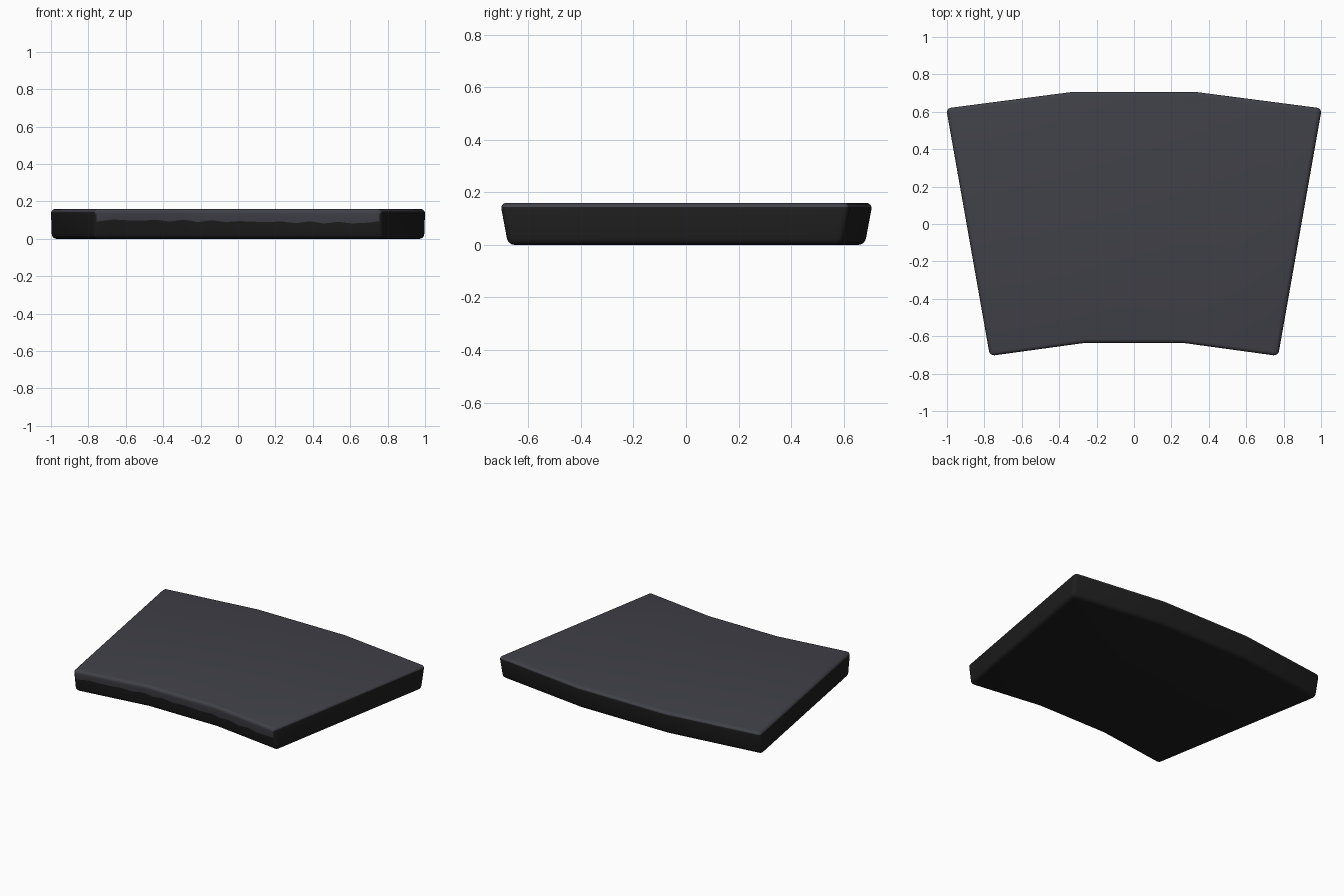
import bpy, bmesh, math
from mathutils import Vector

if "Cube" in bpy.data.objects:
    bpy.data.objects.remove(bpy.data.objects["Cube"])

H = 0.16
TAPER = 0.03      # front and back lean inwards towards the bottom
BEVEL = 0.025


def material(name, rgb):
    m = bpy.data.materials.new(name)
    m.diffuse_color = (*rgb, 1)
    m.use_nodes = True
    m.node_tree.nodes["Principled BSDF"].inputs["Base Color"].default_value = m.diffuse_color
    return m


# Curved, three-segment outline (right half mirrored): front edge then back edge
front = [(0.77, -0.71), (0.26, -0.64)]
back = [(0.335, 0.71), (1.005, 0.623)]
half = front[::-1] + back[::-1]
outline = half + [(-x, y) for x, y in reversed(half)]


def bottom_point(x, y):
    # slide the point along the radial side edges
    dy = TAPER if y < 0 else -TAPER
    return (x * (1 + 0.17 * dy / 0.9), y + dy, 0)


bm = bmesh.new()
top = [bm.verts.new((x, y, H)) for x, y in outline]
bot = [bm.verts.new(bottom_point(x, y)) for x, y in outline]
bm.faces.new(top)
bm.faces.new(bot[::-1])
n = len(top)
for i in range(n):
    j = (i + 1) % n
    bm.faces.new((top[j], top[i], bot[i], bot[j]))
bmesh.ops.recalc_face_normals(bm, faces=bm.faces)

# Rounded rim and corners; the shallow bends stay crisp
sharp = [e for e in bm.edges if e.calc_face_angle() > math.radians(30)]
bmesh.ops.bevel(bm, geom=sharp, offset=BEVEL, segments=4, profile=0.5,
                affect='EDGES', clamp_overlap=True)


def cut(faces, co, no):
    geom = set(faces)
    for f in faces:
        geom.update(f.edges)
        geom.update(f.verts)
    bmesh.ops.bisect_plane(bm, geom=list(geom), dist=1e-5,
                           plane_co=co, plane_no=no)


def front_faces():
    return [f for f in bm.faces if f.normal.y < -0.9 and f.calc_center_median().y < -0.5]


# Worn colour boundary across the front face
for k in range(-9, 10):
    cut(front_faces(), (k * 0.075 + 0.01, 0, 0), (1, 0, 0))
cut(front_faces(), (0, 0, 0.093), (0, 0, 1))
for v in bm.verts:
    if abs(v.co.z - 0.093) < 1e-4 and v.co.y < -0.5 and abs(v.co.x) < 0.72:
        dz = 0.006 * math.sin(v.co.x * 37) - 0.012 * v.co.x
        v.co.z += dz
        v.co.y -= dz * TAPER / H

bm.normal_update()
for f in bm.faces:
    c = f.calc_center_median()
    on_front = f.normal.y < -0.8 and c.y < -0.5
    f.material_index = 0 if c.z > (0.093 if on_front else 0.142) else 1

mesh = bpy.data.meshes.new("curved_slab")
bm.to_mesh(mesh)
bm.free()
mesh.materials.append(material("slate grey", (0.052, 0.052, 0.066)))
mesh.materials.append(material("soft black", (0.013, 0.013, 0.013)))
slab = bpy.data.objects.new("curved_slab", mesh)
bpy.context.collection.objects.link(slab)
bpy.context.view_layer.objects.active = slab
slab.select_set(True)
bpy.ops.object.shade_smooth_by_angle(angle=math.radians(30))
